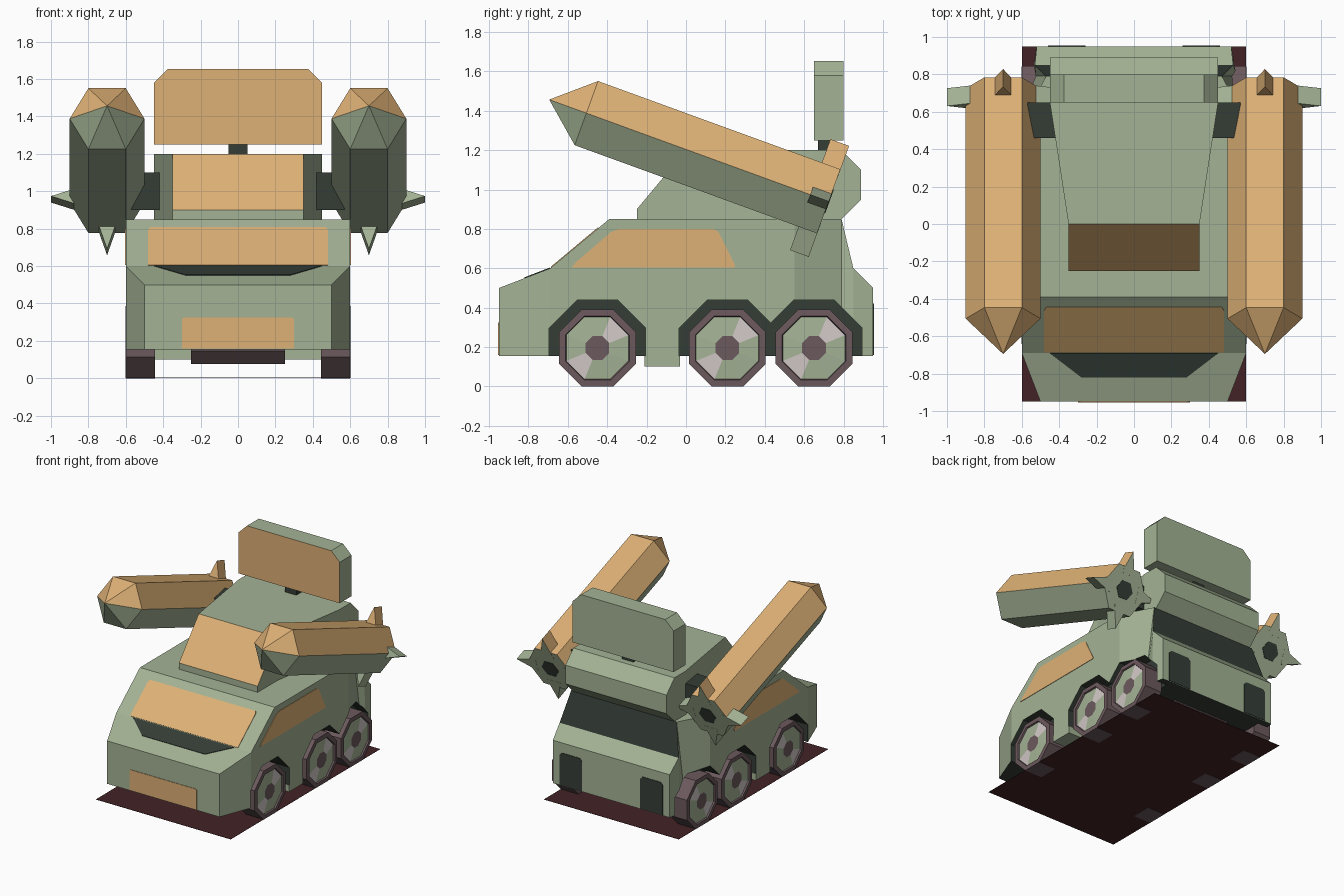
import bpy, bmesh, math
from mathutils import Vector

if "Cube" in bpy.data.objects:
    bpy.data.objects.remove(bpy.data.objects["Cube"])

def mat(name, r, g, b):
    m = bpy.data.materials.new(name)
    m.diffuse_color = (r, g, b, 1)
    m.use_nodes = True
    m.node_tree.nodes["Principled BSDF"].inputs["Base Color"].default_value = m.diffuse_color
    return m

GREEN = mat("army_green", .37, .45, .30)
TAN = mat("tan_orange", .73, .44, .18)
DARK = mat("dark_green", .035, .047, .037)
TIRE = mat("purple_grey", .15, .10, .11)
LIGHT = mat("light_grey", .64, .58, .57)
RED = mat("dark_red", .055, .016, .018)


def loft(name, rings, mats, rule=None):
    """Skin a list of equal rings; rule(band, side) gives the material slot (caps: side = -1)."""
    bm = bmesh.new()
    vs = [[bm.verts.new(p) for p in r] for r in rings]
    n = len(rings[0])
    faces = []
    for i in range(len(rings) - 1):
        for j in range(n):
            k = (j + 1) % n
            faces.append((i, j, [vs[i][j], vs[i][k], vs[i + 1][k], vs[i + 1][j]]))
    faces += [(0, -1, vs[0]), (len(rings), -1, vs[-1])]
    for i, j, v in faces:
        f = bm.faces.new(v)
        f.material_index = rule(i, j) if rule else 0
    bmesh.ops.recalc_face_normals(bm, faces=bm.faces)
    me = bpy.data.meshes.new(name)
    bm.to_mesh(me)
    bm.free()
    for m in mats:
        me.materials.append(m)
    ob = bpy.data.objects.new(name, me)
    bpy.context.collection.objects.link(ob)
    return ob


def box(name, x0, x1, y0, y1, z0, z1, m):
    return loft(name, [[(x0, y, z0), (x1, y, z0), (x1, y, z1), (x0, y, z1)] for y in (y0, y1)], [m])


def plate(name, pts, normal, m):
    n = Vector(normal).normalized()
    return loft(name, [[Vector(p) + n * d for p in pts] for d in (-.003, .004)], [m])


def octagon(x, y, z, apothem):
    r = apothem / math.cos(math.pi / 8)
    return [(x, y + r * math.cos(a), z + r * math.sin(a))
            for a in (math.pi / 8 + k * math.pi / 4 for k in range(8))]


# hull: sections (y, half width at bottom, half width at top, bottom z, top z)
def sections(rows):
    return [[(-wb, y, zb), (wb, y, zb), (wt, y, zt), (-wt, y, zt)] for y, wb, wt, zb, zt in rows]

B = .155
hull = loft("hull", sections([
    (-.95, .5, .5, B, .5), (-.69, .6, .6, B, .6), (-.39, .6, .6, B, .85), (.55, .6, .6, B, .85),
    (.79, .555, .47, B, .85), (.85, .54, .53, B, .6), (.95, .52, .52, B, .5)]),
    [GREEN, DARK], lambda i, j: 1 if (i, j) == (4, 2) or j == 0 else 0)

# wheel arches cut into the hull
WHEELS = (-.45, .21, .65)
for s in (1, -1):
    for y in WHEELS:
        c = loft("arch_cutter", [octagon(s * .44, y, .195, .245), octagon(s * .7, y, .195, .245)],
                 [GREEN, DARK], lambda i, j: 1)
        mod = hull.modifiers.new("arch", 'BOOLEAN')
        mod.object = c
        mod.operation = 'DIFFERENCE'
        mod.solver = 'EXACT'
        bpy.context.view_layer.objects.active = hull
        bpy.ops.object.modifier_apply(modifier=mod.name)
        bpy.data.objects.remove(c)

# wheels: tread, rim, hub with two light sectors, centre cap
def wheel_rule(i, j):
    if i == 3:
        return 2 if j in (0, 4) else 1
    return 0

for s in (1, -1):
    for y in WHEELS:
        prof = [(.445, .195), (.6, .195), (.602, .162), (.59, .158), (.597, .06)]
        loft("wheel", [octagon(s * x, y, .195, r) for x, r in prof], [TIRE, GREEN, LIGHT], wheel_rule)
for y in WHEELS:
    loft("axle", [octagon(x, y, .195, .118) for x in (-.25, .25)], [TIRE])

# underside
box("side_skirt", -.6, .6, -.21, -.03, .1, B, GREEN)
box("base_plate", -.6, .6, -.95, .95, .001, .003, RED)

# windows, vent, front panel and rear panels
plate("windshield", [(-.48, -.685, .604), (.48, -.685, .604), (.48, -.46, .792), (.47, -.444, .805),
                     (-.47, -.444, .805), (-.48, -.46, .792)], (0, -.25, .3), TAN)
plate("hood_vent", [(-.45, -.69, .6), (-.28, -.82, .55), (.28, -.82, .55), (.45, -.69, .6)],
      (0, -.1, .26), DARK)
plate("front_panel", [(-.3, -.95, .16), (.3, -.95, .16), (.3, -.95, .315), (.29, -.95, .325),
                      (-.29, -.95, .325), (-.3, -.95, .315)], (0, -1, 0), TAN)
for s in (1, -1):
    side = [(-.58, .605), (-.56, .63), (-.38, .785), (-.34, .8), (.14, .8), (.165, .785),
            (.25, .615), (.245, .605)]
    plate("side_window", [(s * .6, y, z) for y, z in side], (s, 0, 0), TAN)
    rear = [(.26, .16), (.46, .16), (.46, .4), (.44, .42), (.28, .42), (.26, .4)]
    plate("rear_panel", [(s * x, .95, z) for x, z in rear], (0, 1, 0), DARK)

# upper cabin with sloping front window
loft("turret", sections([
    (-.25, .35, .35, .85, .9), (0, .35, .35, .85, 1.2), (.65, .45, .45, .85, 1.2),
    (.79, .45, .45, .85, 1.2), (.89, .45, .45, .95, 1.1)]),
    [GREEN, TAN], lambda i, j: 1 if (i, j) == (0, 2) else 0)

# radar panel on its post
outline = [(-.45, 1.25), (.45, 1.25), (.45, 1.58), (.375, 1.653), (-.375, 1.653), (-.45, 1.58)]
loft("radar_panel", [[(x, y, z) for x, z in outline] for y in (.65, .8)], [GREEN, TAN],
     lambda i, j: 1 if (i, j) == (0, -1) else 0)
box("radar_post", -.05, .05, .67, .74, 1.19, 1.26, DARK)

# missiles: tilted hexagonal bodies, tan above and green below
T = math.radians(20)
AX = Vector((0, -math.cos(T), math.sin(T)))     # towards the nose
UP = Vector((0, math.sin(T), math.cos(T)))

for s in (1, -1):
    tail = Vector((s * .7, .725, .94))
    out = Vector((s, 0, 0))

    def at(along, o, u):
        return tail + AX * along + out * o + UP * u

    def hexagon(along, r):
        return [at(along, r * math.cos(k * math.pi / 3), r * math.sin(k * math.pi / 3)) for k in range(6)]

    loft("missile", [hexagon(0, .2), hexagon(1.31, .2), hexagon(1.51, .001)], [GREEN, TAN],
         lambda i, j: 1 if 0 <= j < 3 else 0)
    loft("nozzle", [hexagon(-.004, .075), hexagon(.01, .075)], [DARK])
    # four pointed fins around the tail
    for k in range(4):
        c, d = round(math.cos(k * math.pi / 2)), round(math.sin(k * math.pi / 2))
        tri = [(.12, -.06), (.3, 0), (.12, .06)]
        rings = [[at(a, r * c - w * d, r * d + w * c) for r, w in tri] for a in (-.001, .1)]
        if k == 1:
            rule = lambda i, j: 0 if (i, j) == (0, -1) else 1
        elif k == 3:
            rule = None
        else:
            rule = lambda i, j: 1 if (i, j) == (1, -1) else 0
        loft("missile_fin", rings, [GREEN, TAN], rule)
    # arm joining the missile to the turret
    x0, x1 = sorted((s * .41, s * .57))
    box("missile_arm", x0, x1, .46, .65, .9, 1.1, DARK)
